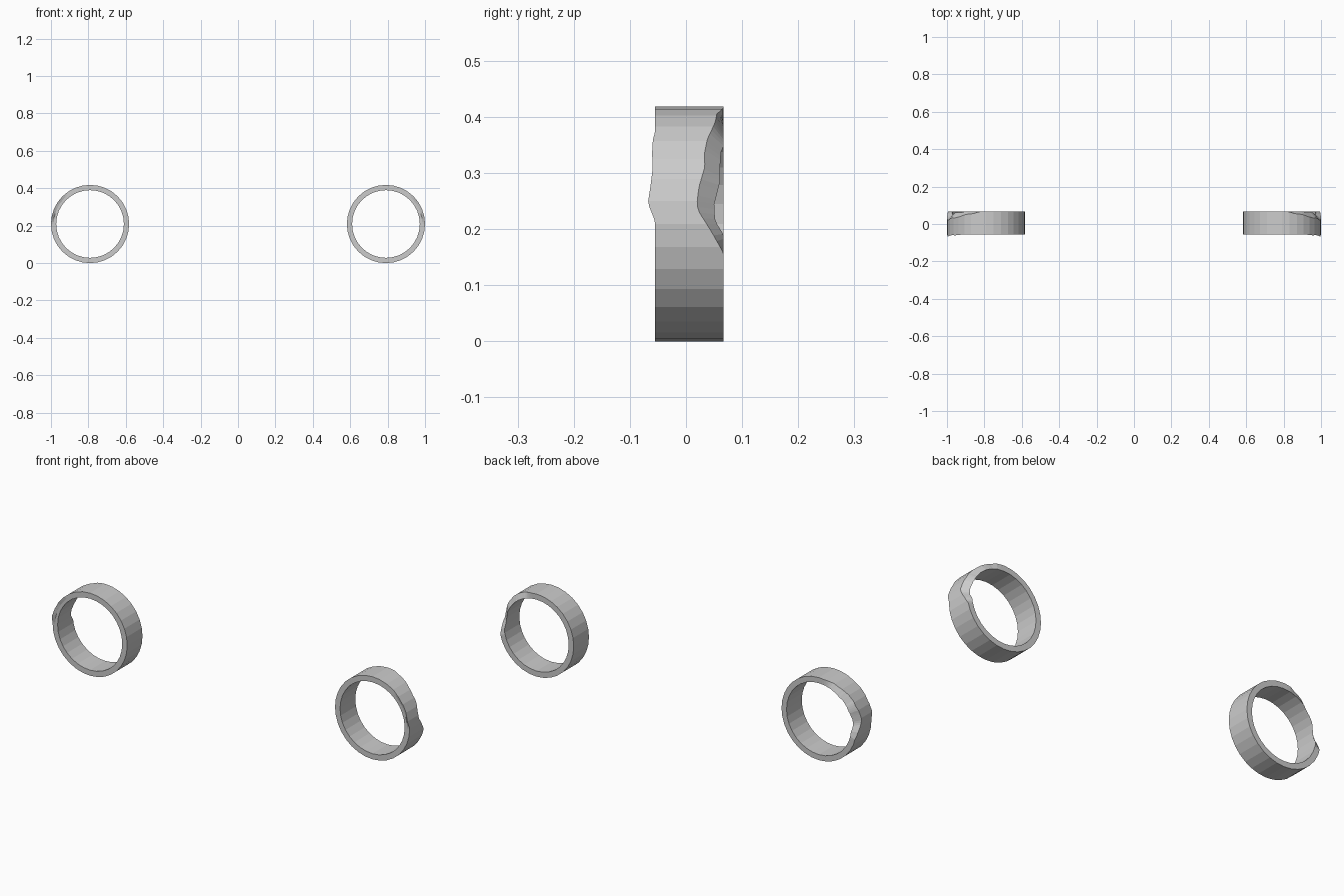
import bpy, bmesh
from math import cos, sin, pi

cube = bpy.data.objects.get("Cube")
if cube:
    bpy.data.objects.remove(cube)

SIDES, SUB = 32, 4
R_OUT, R_MID, R_IN = 0.209, 0.195, 0.181
FRONT, BACK, CENTRE = -0.055, 0.067, 0.791

# Worn edge outlines on the outward side: (height, depth)
FRONT_LIP = [(.214, FRONT), (.246, -.068), (.282, -.0625), (.312, -.059),
             (.334, -.0605), (.36, -.059), (.373, FRONT)]
BACK_OUTER = [(.157, BACK), (.196, .045), (.234, .021), (.25, .02), (.275, .023),
              (.312, .034), (.33, .032), (.36, .038), (.39, .052), (.405, .055),
              (.416, BACK)]
BACK_INNER = [(.19, BACK), (.214, .052), (.243, .05), (.286, .061),
              (.316, .061), (.34, .0625), (.345, BACK)]


def depth(outline, z):
    for (z0, y0), (z1, y1) in zip(outline, outline[1:]):
        if z0 <= z <= z1:
            return y0 + (y1 - y0) * (z - z0) / (z1 - z0)
    return outline[0][1]


def rim_points():
    """Unit polygon corners, with extra points along the worn sides."""
    points = []
    for k in range(SIDES):
        a, b = 2 * pi * k / SIDES, 2 * pi * (k + 1) / SIDES
        steps = SUB if k < 8 or k >= SIDES - 3 else 1
        for s in range(steps):
            t = s / steps
            points.append((cos(a) * (1 - t) + cos(b) * t,
                           sin(a) * (1 - t) + sin(b) * t))
    return points


def build_ring(name, side, material):
    bm = bmesh.new()
    loops = []
    for c, s in rim_points():
        worn = c > 0.001

        def corner(r, outline, plain):
            z = R_OUT + r * s
            y = depth(outline, z) if worn and outline else plain
            return bm.verts.new((side * (CENTRE + r * c), y, z))

        loops.append([corner(R_OUT, FRONT_LIP, FRONT),
                      corner(R_OUT, BACK_OUTER, BACK),
                      corner(R_IN, BACK_INNER, BACK),
                      corner(R_IN, None, FRONT),
                      corner(R_MID, None, FRONT)])
    # Join neighbouring cross-sections into a closed band
    for p, q in zip(loops, loops[1:] + loops[:1]):
        for i in range(5):
            j = (i + 1) % 5
            bm.faces.new((p[i], p[j], q[j], q[i]))
    bmesh.ops.recalc_face_normals(bm, faces=bm.faces)
    mesh = bpy.data.meshes.new(name)
    bm.to_mesh(mesh)
    bm.free()
    mesh.materials.append(material)
    bpy.context.collection.objects.link(bpy.data.objects.new(name, mesh))


grey = bpy.data.materials.new("plain_grey")
grey.use_nodes = True
colour = (0.6, 0.6, 0.6, 1)
grey.diffuse_color = colour
grey.node_tree.nodes["Principled BSDF"].inputs["Base Color"].default_value = colour

build_ring("left_ring", 1, grey)
build_ring("right_ring", -1, grey)
